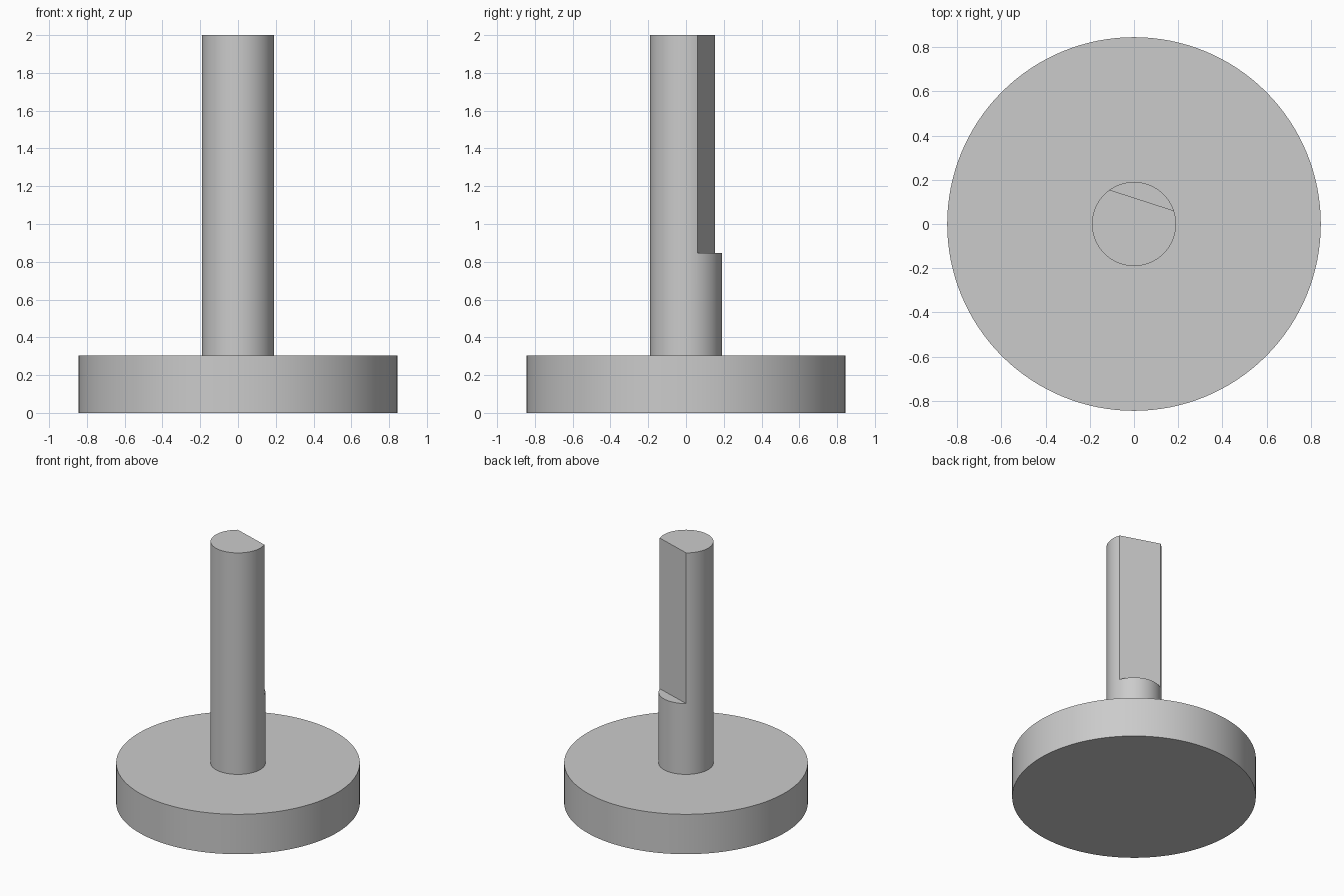
import bpy
import math

if "Cube" in bpy.data.objects:
    bpy.data.objects.remove(bpy.data.objects["Cube"], do_unlink=True)

# Single plain metal colour
metal = bpy.data.materials.new("light_grey")
metal.use_nodes = True
colour = (0.6, 0.6, 0.6, 1)
metal.diffuse_color = colour
metal.node_tree.nodes["Principled BSDF"].inputs["Base Color"].default_value = colour


def cylinder(name, radius, bottom, top, sides):
    bpy.ops.mesh.primitive_cylinder_add(
        vertices=sides, radius=radius, depth=top - bottom,
        location=(0, 0, (bottom + top) / 2))
    obj = bpy.context.object
    obj.name = name
    obj.data.materials.append(metal)
    return obj


def smooth(obj):
    bpy.ops.object.select_all(action="DESELECT")
    obj.select_set(True)
    bpy.context.view_layer.objects.active = obj
    bpy.ops.object.shade_smooth_by_angle(angle=math.radians(30))


BASE_RADIUS, BASE_TOP = 0.845, 0.305
SHAFT_RADIUS, SHAFT_TOP = 0.19, 2.0
FLAT_BOTTOM, FLAT_OFFSET = 0.847, 0.113
FLAT_ANGLE = math.radians(72)

# Round base disc and upright shaft
base = cylinder("base_disc", BASE_RADIUS, 0, BASE_TOP, 128)
shaft = cylinder("shaft", SHAFT_RADIUS, BASE_TOP, SHAFT_TOP, 96)

# Box that mills the flat on the upper shaft
reach = FLAT_OFFSET + 0.5
bpy.ops.mesh.primitive_cube_add(
    size=1,
    location=(reach * math.cos(FLAT_ANGLE), reach * math.sin(FLAT_ANGLE),
              FLAT_BOTTOM + 1),
    rotation=(0, 0, FLAT_ANGLE))
cutter = bpy.context.object
cutter.name = "flat_cutter"
cutter.hide_render = True
cutter.scale = (1, 1, 2)
cutter.data.materials.append(metal)

cut = shaft.modifiers.new("milled_flat", "BOOLEAN")
cut.operation = "DIFFERENCE"
cut.solver = "EXACT"
cut.object = cutter
bpy.context.view_layer.objects.active = shaft
bpy.ops.object.modifier_apply(modifier=cut.name)
bpy.data.objects.remove(cutter, do_unlink=True)

for part in (base, shaft):
    smooth(part)
